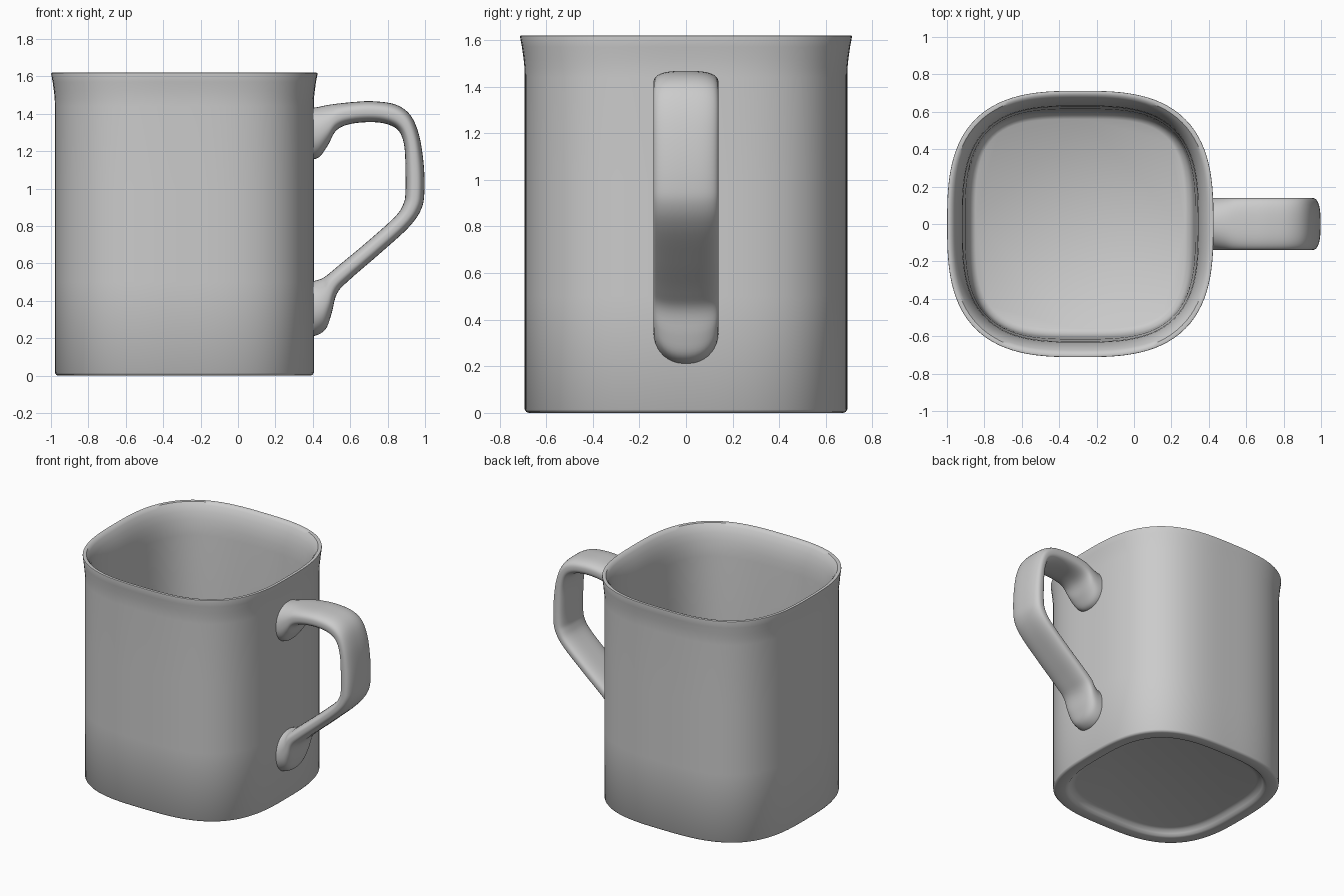
import bpy, bmesh, math
from mathutils import Vector

if "Cube" in bpy.data.objects:
    bpy.data.objects.remove(bpy.data.objects["Cube"])

mat = bpy.data.materials.new("light grey ceramic")
mat.diffuse_color = (0.6, 0.6, 0.6, 1)
mat.use_nodes = True
mat.node_tree.nodes["Principled BSDF"].inputs["Base Color"].default_value = mat.diffuse_color


def loft(name, rings, angle):
    """Skin a list of closed rings, cap both ends and shade smooth."""
    bm = bmesh.new()
    loops = [[bm.verts.new(p) for p in ring] for ring in rings]
    n = len(loops[0])
    for a, b in zip(loops, loops[1:]):
        for i in range(n):
            j = (i + 1) % n
            bm.faces.new((a[i], a[j], b[j], b[i]))
    bm.faces.new(loops[0])
    bm.faces.new(loops[-1])
    bmesh.ops.recalc_face_normals(bm, faces=bm.faces)
    mesh = bpy.data.meshes.new(name)
    bm.to_mesh(mesh)
    bm.free()
    mesh.materials.append(mat)
    obj = bpy.data.objects.new(name, mesh)
    bpy.context.collection.objects.link(obj)
    bpy.ops.object.select_all(action='DESELECT')
    obj.select_set(True)
    bpy.context.view_layer.objects.active = obj
    bpy.ops.object.shade_smooth_by_angle(angle=math.radians(angle))
    return obj


def squircle(r, z, n, cx=-0.287, seg=128):
    """Rounded-square ring of half width r at height z."""
    pts = []
    for i in range(seg):
        t = 2 * math.pi * i / seg
        c, s = math.cos(t), math.sin(t)
        k = r / (abs(c) ** n + abs(s) ** n) ** (1 / n)
        pts.append((cx + k * c, k * s, z))
    return pts


# Mug body: half width, height, squareness; from foot recess, up the outside,
# over the rim and down the inside to the floor
profile = [
    (0.55, 0.045, 3.1), (0.575, 0.038, 3.1), (0.59, 0.02, 3.1), (0.605, 0.005, 3),
    (0.62, 0.0, 3), (0.675, 0.0, 3), (0.685, 0.004, 3), (0.692, 0.014, 3),
    (0.692, 0.5, 3), (0.692, 1.0, 3), (0.692, 1.44, 3), (0.693, 1.48, 3),
    (0.697, 1.52, 3), (0.704, 1.57, 2.95), (0.712, 1.612, 2.9), (0.711, 1.618, 2.9),
    (0.705, 1.62, 2.9), (0.69, 1.617, 2.9), (0.675, 1.60, 2.95), (0.655, 1.56, 3),
    (0.64, 1.51, 3.1), (0.632, 1.46, 3.1), (0.628, 1.40, 3.1), (0.615, 0.8, 3.2),
    (0.605, 0.22, 3.3), (0.60, 0.17, 3.4), (0.585, 0.13, 3.5), (0.56, 0.11, 3.6),
]
loft("mug_body", [squircle(*p) for p in profile], 40)

# Handle: pairs of outer and inner edge points (x, z, x, z) along its side view
edges = [
    (0.37, 1.43, 0.37, 1.155), (0.42, 1.435, 0.43, 1.165), (0.48, 1.447, 0.48, 1.23),
    (0.54, 1.455, 0.525, 1.31), (0.62, 1.463, 0.60, 1.345), (0.72, 1.467, 0.72, 1.355),
    (0.84, 1.45, 0.81, 1.34), (0.92, 1.395, 0.865, 1.30), (0.967, 1.29, 0.89, 1.22),
    (0.992, 1.14, 0.895, 1.10), (0.997, 0.99, 0.895, 0.98), (0.98, 0.89, 0.885, 0.92),
    (0.91, 0.79, 0.84, 0.85), (0.75, 0.645, 0.69, 0.715), (0.60, 0.515, 0.54, 0.59),
    (0.53, 0.44, 0.48, 0.54), (0.50, 0.33, 0.45, 0.52), (0.47, 0.25, 0.42, 0.51),
    (0.42, 0.215, 0.40, 0.505), (0.37, 0.21, 0.37, 0.505),
]
pts = [Vector(e) for e in edges]
pts = [pts[0]] + pts + [pts[-1]]
path = []
for a, b, c, d in zip(pts, pts[1:], pts[2:], pts[3:]):
    for k in range(5):
        t = k / 5
        path.append(0.5 * (2 * b + (c - a) * t + (2 * a - 5 * b + 4 * c - d) * t * t
                           + (3 * b - a - 3 * c + d) * t ** 3))
path.append(pts[-1])


def handle_ring(e, half_y=0.14, seg=40):
    """Flattened rounded section spanning the outer and inner edge."""
    outer, inner = Vector((e[0], 0, e[1])), Vector((e[2], 0, e[3]))
    mid, half = (outer + inner) / 2, (outer - inner) / 2
    p = 2 / (2.2 + 0.6 * min(1, max(0, (0.14 - half.length) / 0.08)))
    ring = []
    for i in range(seg):
        t = 2 * math.pi * (i + 0.5) / seg
        c, s = math.cos(t), math.sin(t)
        ring.append(mid + half * math.copysign(abs(c) ** p, c)
                    + Vector((0, half_y * math.copysign(abs(s) ** p, s), 0)))
    return ring


loft("handle", [handle_ring(e) for e in path], 60)
